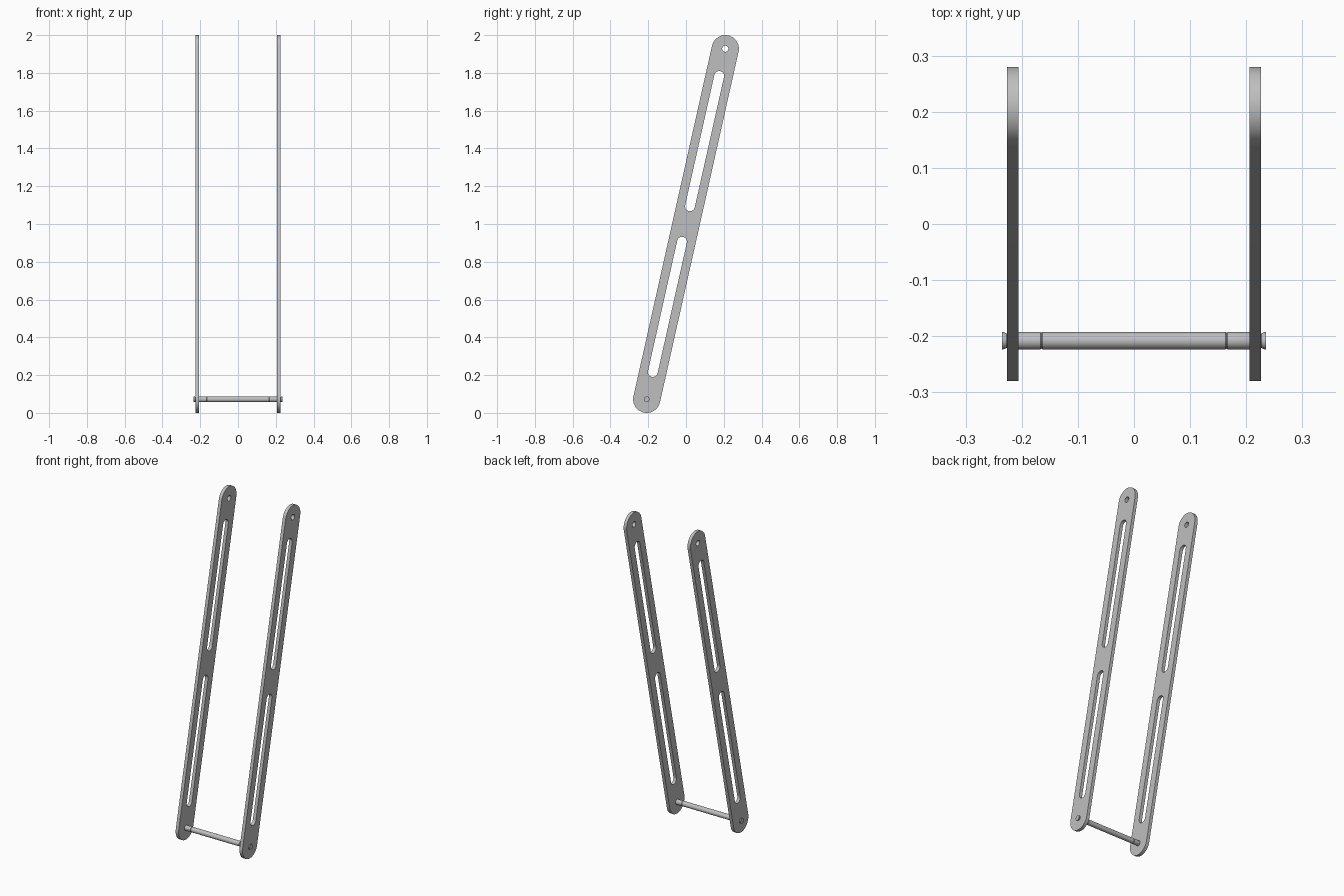
import bpy
import bmesh
from math import sin, cos, pi, atan2, radians
from mathutils import Matrix

cube = bpy.data.objects.get("Cube")
if cube:
    bpy.data.objects.remove(cube, do_unlink=True)

# Brushed grey metal
metal = bpy.data.materials.new("grey_metal")
metal.use_nodes = True
grey = (0.52, 0.52, 0.52, 1)
metal.diffuse_color = grey
metal.node_tree.nodes["Principled BSDF"].inputs["Base Color"].default_value = grey

HALF_LEN = 0.951          # pivot distance from the bar centre
LEAN = atan2(0.208, 0.928)
END_R = 0.072
PIN_R = 0.0155


def finish(obj):
    obj.data.materials.clear()
    obj.data.materials.append(metal)
    bpy.ops.object.select_all(action='DESELECT')
    obj.select_set(True)
    bpy.context.view_layer.objects.active = obj
    bpy.ops.object.shade_smooth_by_angle(angle=radians(30))


def stadium(low, high, r, n=24):
    """Closed outline with round ends, running along local y."""
    pts = [(r * cos(pi * i / n), high + r * sin(pi * i / n)) for i in range(n + 1)]
    pts += [(-r * cos(pi * i / n), low - r * sin(pi * i / n)) for i in range(n + 1)]
    return pts


def circle(y, r, n=32):
    return [(r * cos(2 * pi * i / n), y + r * sin(2 * pi * i / n)) for i in range(n)]


def make_bar(name, x):
    """Slotted flat bar, cut from its outline and leaned back."""
    outlines = [stadium(-HALF_LEN, HALF_LEN, END_R),
                stadium(0.096, 0.803, 0.026),
                stadium(-0.803, -0.096, 0.026),
                circle(HALF_LEN, 0.0165),
                circle(-HALF_LEN, 0.0145)]
    curve = bpy.data.curves.new(name + "_outline", 'CURVE')
    curve.dimensions = '2D'
    curve.fill_mode = 'BOTH'
    curve.extrude = 0.01
    for pts in outlines:
        spline = curve.splines.new('POLY')
        spline.points.add(len(pts) - 1)
        for p, (u, v) in zip(spline.points, pts):
            p.co = (u, v, 0, 1)
        spline.use_cyclic_u = True
    helper = bpy.data.objects.new(name + "_outline", curve)
    bpy.context.collection.objects.link(helper)
    bpy.context.view_layer.update()
    graph = bpy.context.evaluated_depsgraph_get()
    mesh = bpy.data.meshes.new_from_object(helper.evaluated_get(graph))
    bpy.data.objects.remove(helper, do_unlink=True)

    # Stand the outline up facing sideways, then lean it back
    upright = Matrix(((0, 0, 1, 0), (1, 0, 0, 0), (0, 1, 0, 0), (0, 0, 0, 1)))
    place = Matrix.Translation((x, 0, 1)) @ Matrix.Rotation(-LEAN, 4, 'X') @ upright
    bm = bmesh.new()
    bm.from_mesh(mesh)
    bmesh.ops.remove_doubles(bm, verts=bm.verts, dist=0.00005)
    bm.transform(place)
    bmesh.ops.recalc_face_normals(bm, faces=bm.faces)
    bm.to_mesh(mesh)
    bm.free()
    mesh.name = name
    obj = bpy.data.objects.new(name, mesh)
    bpy.context.collection.objects.link(obj)
    finish(obj)


def make_rod(name, n=32):
    """Turned cross rod with shallow grooves and flared ends."""
    neck = PIN_R - 0.0025
    half = [(0.163, PIN_R), (0.165, neck + 0.001), (0.167, PIN_R),
            (0.222, PIN_R), (0.227, neck), (0.233, PIN_R), (0.235, PIN_R)]
    profile = [(-x, r) for x, r in reversed(half)] + half
    bm = bmesh.new()
    rings = [[bm.verts.new((x, r * cos(2 * pi * i / n), r * sin(2 * pi * i / n)))
              for i in range(n)] for x, r in profile]
    for a, b in zip(rings, rings[1:]):
        for i in range(n):
            j = (i + 1) % n
            bm.faces.new((a[i], a[j], b[j], b[i]))
    bm.faces.new(rings[0])
    bm.faces.new(rings[-1])
    bm.transform(Matrix.Translation((0, -0.208, 0.072)))
    bmesh.ops.recalc_face_normals(bm, faces=bm.faces)
    mesh = bpy.data.meshes.new(name)
    bm.to_mesh(mesh)
    bm.free()
    obj = bpy.data.objects.new(name, mesh)
    bpy.context.collection.objects.link(obj)
    finish(obj)


for side, label in ((1, "left"), (-1, "right")):
    make_bar(label + "_slotted_bar", side * 0.216)
make_rod("cross_rod")
